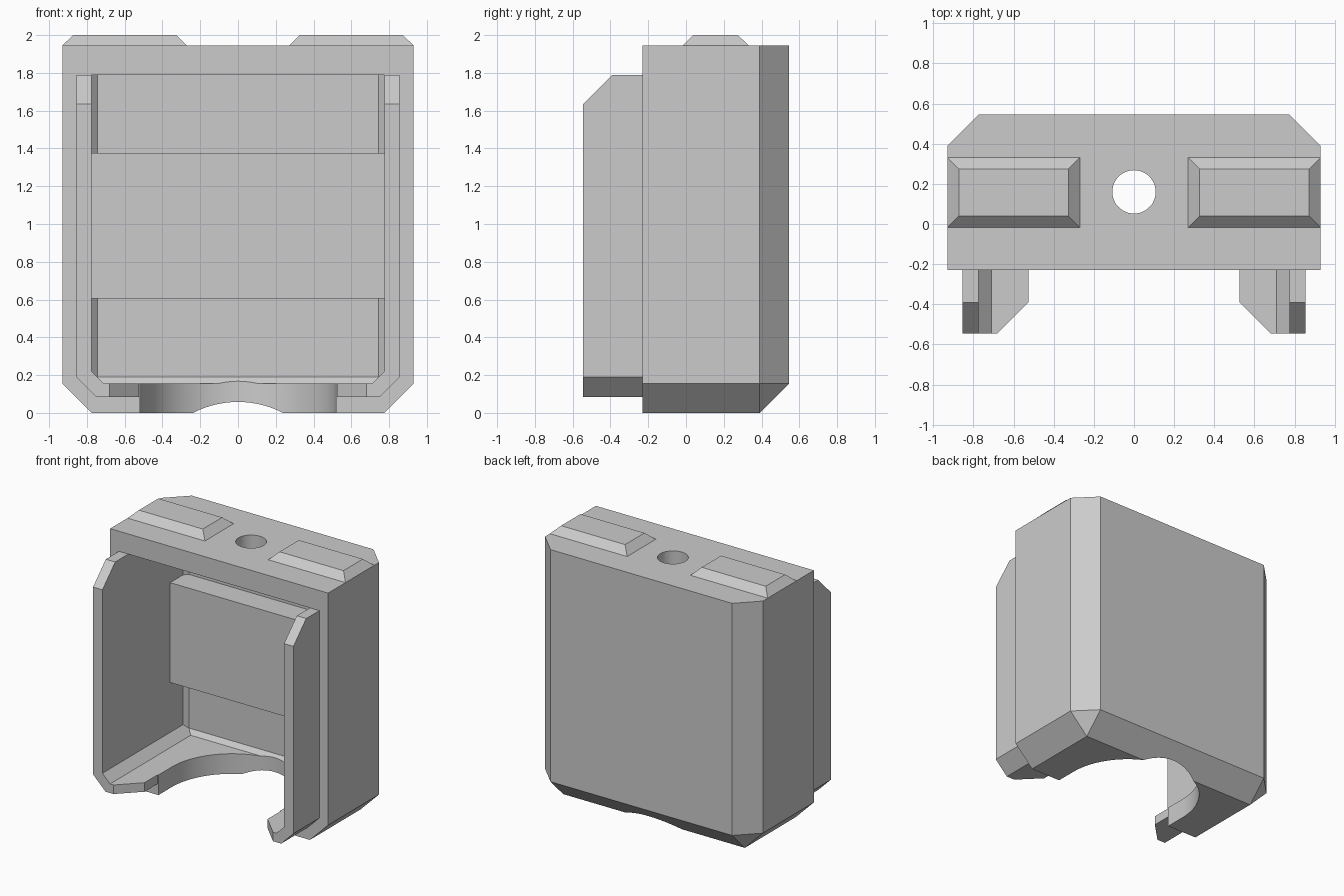
import bpy, bmesh
from math import sin, cos, pi, radians

if "Cube" in bpy.data.objects:
    bpy.data.objects.remove(bpy.data.objects["Cube"])

GREY = (0.6, 0.6, 0.6, 1)
grey = bpy.data.materials.new("plain_grey")
grey.diffuse_color = GREY
grey.use_nodes = True
grey.node_tree.nodes["Principled BSDF"].inputs["Base Color"].default_value = GREY


def finish(name, bm):
    bmesh.ops.recalc_face_normals(bm, faces=bm.faces)
    mesh = bpy.data.meshes.new(name)
    bm.to_mesh(mesh)
    bm.free()
    mesh.materials.append(grey)
    ob = bpy.data.objects.new(name, mesh)
    bpy.context.collection.objects.link(ob)
    return ob


def hull(name, half_points):
    """Convex solid, symmetric in x."""
    bm = bmesh.new()
    for x, y, z in half_points:
        for s in (-1, 1):
            bm.verts.new((s * x, y, z))
    bmesh.ops.convex_hull(bm, input=bm.verts)
    bmesh.ops.dissolve_limit(bm, angle_limit=0.01, verts=bm.verts, edges=bm.edges)
    return finish(name, bm)


def prism(name, outline, z0, z1):
    """Outline in xy, extruded upwards."""
    bm = bmesh.new()
    face = bm.faces.new([bm.verts.new((x, y, z0)) for x, y in outline])
    top = bmesh.ops.extrude_face_region(bm, geom=[face])["geom"]
    bmesh.ops.translate(bm, vec=(0, 0, z1 - z0),
                        verts=[v for v in top if isinstance(v, bmesh.types.BMVert)])
    return finish(name, bm)


def select(ob):
    bpy.ops.object.select_all(action="DESELECT")
    ob.select_set(True)
    bpy.context.view_layer.objects.active = ob


def cut(ob, *cutters):
    select(ob)
    for cutter in cutters:
        mod = ob.modifiers.new("cut", "BOOLEAN")
        mod.operation, mod.solver, mod.object = "DIFFERENCE", "EXACT", cutter
        bpy.ops.object.modifier_apply(modifier=mod.name)
        bpy.data.objects.remove(cutter)
    bpy.ops.object.shade_smooth_by_angle(angle=radians(25))


def arc(cx, cy, r, a0, a1, n):
    return [(cx + r * cos(a0 + (a1 - a0) * i / n), cy + r * sin(a0 + (a1 - a0) * i / n))
            for i in range(n + 1)]


def cavity(name, top):
    """Inner space, chamfered along the floor and back corners."""
    pts = [(0.71, y, 0.155) for y in (-1, 0.437)]
    pts += [(0.775, y, z) for y in (-1, 0.437) for z in (0.22, top)]
    pts += [(0.745, 0.467, z) for z in (0.19, top)]
    return hull(name, pts)


FRONT, SPLIT, BACK, C = -0.545, -0.23, 0.545, 0.155

# Main housing with chamfered back and bottom edges
ring = [(0.93, SPLIT), (0.93, BACK - C), (0.93 - C, BACK)]
pts = [(x, y, z) for x, y in ring for z in (C, 1.945)]
pts += [(0.93 - C, y, 0) for y in (SPLIT, BACK - C)]
housing = hull("housing", pts)
slot = [(0.518, -0.6)] + arc(0, -0.07, 0.518, 0, pi, 48) + [(-0.518, -0.6)]
cut(housing,
    cavity("cavity_cutter", 1.79),
    prism("slot_cutter", slot, -0.3, 0.3),
    prism("hole_cutter", arc(0, 0.16, 0.108, 0, 2 * pi, 48)[:-1], 1.6, 2.2))

# Thin collar in front of the housing
section = [(FRONT, 1.635), (FRONT + C, 1.79), (SPLIT, 1.79), (FRONT, 0.19), (SPLIT, 0.19)]
pts = [(0.855, y, z) for y, z in section]
pts += [(0.75, y, 0.085) for y in (FRONT, SPLIT)]
collar = hull("front_collar", pts)
half = [(0.525, -0.1), (0.525, -0.39), (0.745, -0.61)]
notch = half + [(-x, y) for x, y in reversed(half)]
cut(collar,
    cavity("collar_cutter", 2.4),
    prism("notch_cutter", notch, -0.3, 0.3))

# Raised panel on the inner back wall
hull("inner_panel", [(0.776, y, z) for y in (0.28, 0.48) for z in (0.605, 1.375)])

# Bevelled pads on the top
for side, name in ((1, "left_top_pad"), (-1, "right_top_pad")):
    bm = bmesh.new()
    for inset, z in ((0, 1.945), (0.057, 2.0)):
        for x in (0.27 + inset, 0.93 - inset):
            for y in (-0.018 + inset, 0.332 - inset):
                bm.verts.new((side * x, y, z))
    bmesh.ops.convex_hull(bm, input=bm.verts)
    bmesh.ops.dissolve_limit(bm, angle_limit=0.01, verts=bm.verts, edges=bm.edges)
    finish(name, bm)
